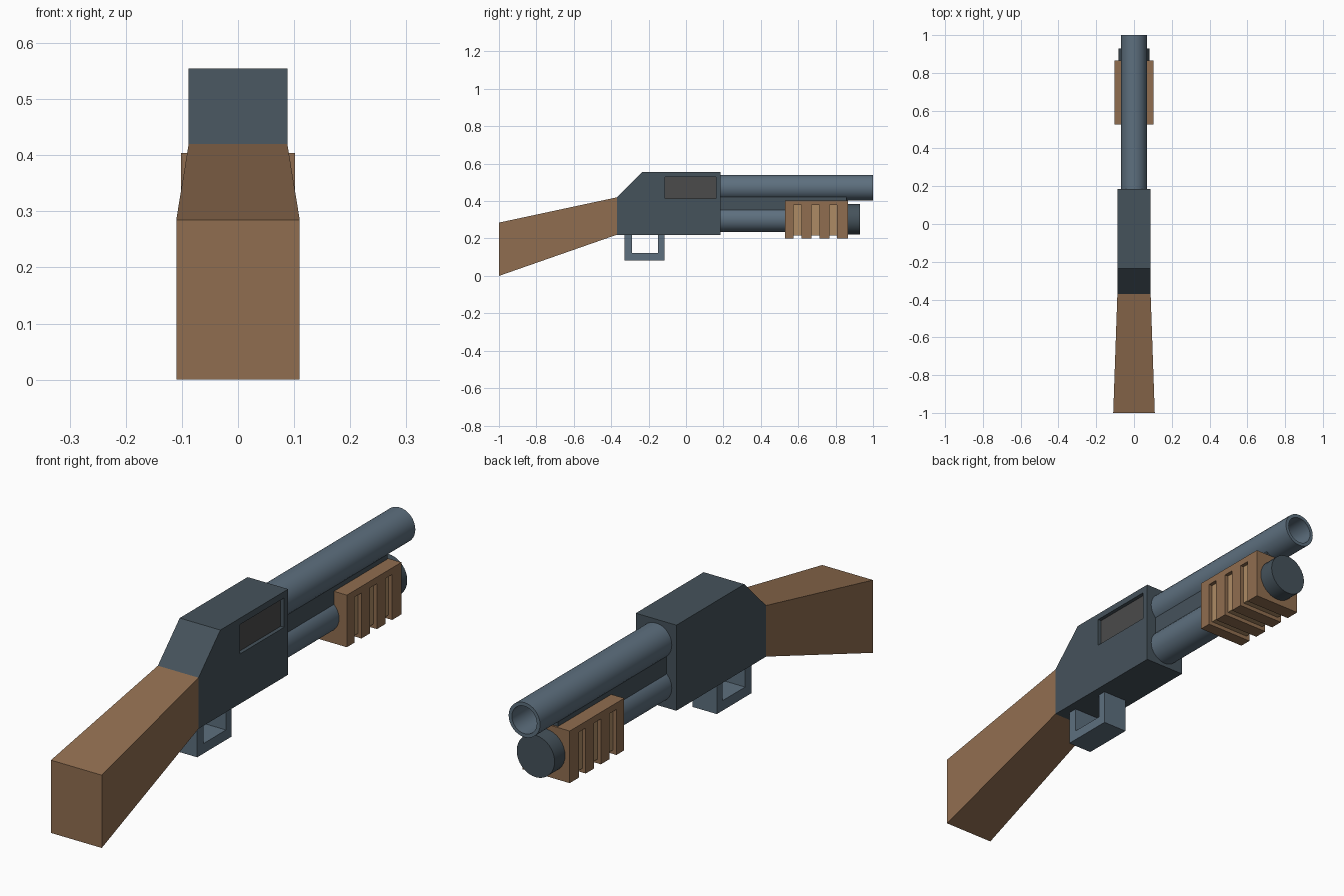
import bpy, bmesh, math
from mathutils import Vector

if "Cube" in bpy.data.objects:
    bpy.data.objects.remove(bpy.data.objects["Cube"])


def material(name, rgb):
    m = bpy.data.materials.new(name)
    m.diffuse_color = (*rgb, 1)
    m.use_nodes = True
    m.node_tree.nodes["Principled BSDF"].inputs["Base Color"].default_value = m.diffuse_color
    return m


STEEL = material("steel", (0.11, 0.16, 0.21))
DARK = material("dark_steel", (0.06, 0.085, 0.105))
WOOD = material("wood", (0.28, 0.155, 0.08))
LIGHT = material("light_wood", (0.42, 0.26, 0.13))
GREY = material("port_grey", (0.07, 0.07, 0.07))


def finish(name, bm, mat):
    bmesh.ops.recalc_face_normals(bm, faces=bm.faces)
    me = bpy.data.meshes.new(name)
    bm.to_mesh(me)
    bm.free()
    me.materials.append(mat)
    ob = bpy.data.objects.new(name, me)
    bpy.context.collection.objects.link(ob)
    return ob


def slab(name, profile, half, mat):
    """Extrude a (y, z) side profile across x = -half..half."""
    bm = bmesh.new()
    face = bm.faces.new([bm.verts.new((-half, y, z)) for y, z in profile])
    new = bmesh.ops.extrude_face_region(bm, geom=[face])["geom"]
    bmesh.ops.translate(bm, vec=(2 * half, 0, 0),
                        verts=[v for v in new if isinstance(v, bmesh.types.BMVert)])
    return finish(name, bm, mat)


def rect(y0, y1, z0, z1):
    return [(y0, z0), (y1, z0), (y1, z1), (y0, z1)]


def lathe(name, profile, z, mat, sides=32):
    """Spin a (radius, y) profile around the y axis at height z."""
    bm = bmesh.new()
    verts = [bm.verts.new((r, y, z)) for r, y in profile]
    edges = [bm.edges.new(p) for p in zip(verts, verts[1:])]
    bmesh.ops.spin(bm, geom=verts + edges, cent=(0, 0, z), axis=(0, 1, 0),
                   angle=math.tau, steps=sides)
    bmesh.ops.remove_doubles(bm, verts=bm.verts, dist=1e-4)
    ob = finish(name, bm, mat)
    bpy.ops.object.select_all(action='DESELECT')
    ob.select_set(True)
    bpy.context.view_layer.objects.active = ob
    bpy.ops.object.shade_smooth_by_angle(angle=math.radians(35))
    return ob


def cut(ob, cutter):
    mod = ob.modifiers.new("cut", 'BOOLEAN')
    mod.operation = 'DIFFERENCE'
    mod.solver = 'EXACT'
    mod.object = cutter
    cutter.hide_render = True
    bpy.context.view_layer.update()
    dg = bpy.context.evaluated_depsgraph_get()
    ob.modifiers[0].show_viewport = True
    me = bpy.data.meshes.new_from_object(ob.evaluated_get(dg))
    ob.modifiers.clear()
    ob.data = me
    bpy.data.objects.remove(cutter)


def paint_floor(ob, mat, test):
    ob.data.materials.clear()
    for m in mat:
        ob.data.materials.append(m)
    for p in ob.data.polygons:
        p.material_index = int(test(p.center, p.normal))


# Stock: box tapering toward the receiver
stock = slab("stock", [(-1, 0), (-0.37, 0.22), (-0.37, 0.42), (-1, 0.285)], 0.11, WOOD)
for v in stock.data.vertices:
    if v.co.y > -0.5:
        v.co.x *= 0.8

# Receiver with a recessed port on the right side
receiver = slab("receiver", [(-0.37, 0.22), (0.185, 0.22), (0.185, 0.555),
                             (-0.235, 0.555), (-0.37, 0.42)], 0.088, DARK)
port = slab("port_cutter", rect(-0.112, 0.16, 0.415, 0.53), 0.03, DARK)
port.location.x = 0.103
cut(receiver, port)
paint_floor(receiver, (DARK, GREY), lambda c, n: n.x > 0.9 and c.x < 0.085)

# Trigger guard: a U-shaped loop
slab("trigger_guard", [(-0.328, 0.225), (-0.328, 0.083), (-0.115, 0.083), (-0.115, 0.225),
                       (-0.15, 0.225), (-0.15, 0.122), (-0.29, 0.122), (-0.29, 0.225)],
     0.053, STEEL)

# Hollow barrel, magazine tube and end cap
lathe("barrel", [(0, 0.18), (0.068, 0.18), (0.068, 1), (0.054, 1), (0.054, 0.5), (0, 0.5)],
      0.472, STEEL)
lathe("magazine_tube", [(0, 0.18), (0.068, 0.18), (0.068, 0.87), (0, 0.87)], 0.303, STEEL)
lathe("magazine_cap", [(0, 0.855), (0.082, 0.855), (0.082, 0.93), (0, 0.93)], 0.303, DARK)

# Bridge between barrel and tube
slab("barrel_bridge", rect(0.18, 0.858, 0.34, 0.43), 0.046, DARK)

# Pump grip with three grooves round the sides and underside
grip = slab("pump_grip", rect(0.528, 0.865, 0.2, 0.404), 0.102, WOOD)
for y in (0.576, 0.672, 0.766):
    for side in (-1, 1):
        groove = slab("groove_cutter", rect(y, y + 0.042, 0.15, 0.378), 0.03, WOOD)
        groove.location.x = side * 0.117
        cut(grip, groove)
    cut(grip, slab("groove_cutter", rect(y, y + 0.042, 0.15, 0.216), 0.15, WOOD))
paint_floor(grip, (WOOD, LIGHT),
            lambda c, n: (abs(n.x) > 0.9 and abs(c.x) < 0.095)
            or (n.z < -0.9 and 0.21 < c.z < 0.23))
